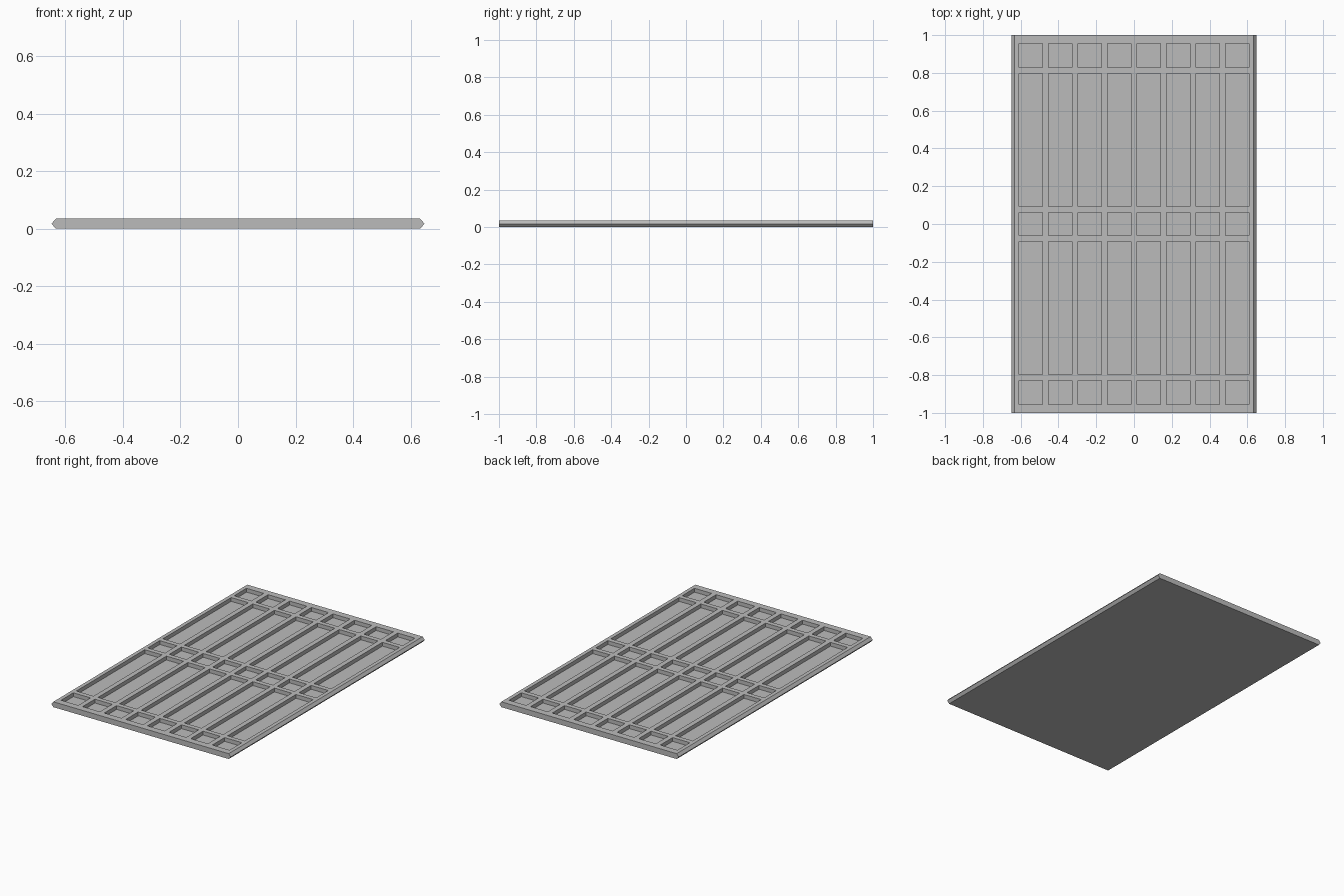
import bpy, bmesh

cube = bpy.data.objects.get("Cube")
if cube:
    bpy.data.objects.remove(cube, do_unlink=True)

HALF_LENGTH, HALF_WIDTH, LIP, HEIGHT, DEPTH = 1.0, 0.648, 0.015, 0.035, 0.025

# Pocket layout: eight columns, five rows
PITCH, POCKET = 0.156, 0.124
columns = [((i - 3.5) * PITCH - POCKET / 2, (i - 3.5) * PITCH + POCKET / 2) for i in range(8)]
rows = [(-0.956, -0.829), (-0.798, -0.093), (-0.062, 0.062), (0.093, 0.798), (0.829, 0.956)]

grey = bpy.data.materials.new("plain_grey")
grey.use_nodes = True
colour = (0.5, 0.5, 0.5, 1.0)
grey.diffuse_color = colour
grey.node_tree.nodes["Principled BSDF"].inputs["Base Color"].default_value = colour

# Slab with pointed long edges, swept from front to back
bm = bmesh.new()
flat = HALF_WIDTH - LIP
profile = [(-flat, 0), (flat, 0), (HALF_WIDTH, HEIGHT / 2),
           (flat, HEIGHT), (-flat, HEIGHT), (-HALF_WIDTH, HEIGHT / 2)]
front = bm.faces.new([bm.verts.new((x, -HALF_LENGTH, z)) for x, z in profile])
swept = bmesh.ops.extrude_face_region(bm, geom=[front], use_keep_orig=True)
back_verts = [g for g in swept["geom"] if isinstance(g, bmesh.types.BMVert)]
bmesh.ops.translate(bm, verts=back_verts, vec=(0, 2 * HALF_LENGTH, 0))
bmesh.ops.recalc_face_normals(bm, faces=bm.faces)


# Score the top along every pocket border
def top_faces():
    return [f for f in bm.faces if f.normal.z > 0.99]


def score(axis, position):
    point, normal = [0, 0, 0], [0, 0, 0]
    point[axis], normal[axis] = position, 1
    faces = top_faces()
    geom = set(faces)
    for f in faces:
        geom.update(f.edges)
        geom.update(f.verts)
    bmesh.ops.bisect_plane(bm, geom=list(geom), plane_co=point, plane_no=normal, dist=1e-5)
    bm.normal_update()


for axis, spans in enumerate((columns, rows)):
    for span in spans:
        for position in span:
            score(axis, position)


# Sink the pockets
def within(value, spans):
    return any(low < value < high for low, high in spans)


pockets = []
for f in top_faces():
    centre = f.calc_center_median()
    if within(centre.x, columns) and within(centre.y, rows):
        pockets.append(f)
floors = bmesh.ops.extrude_discrete_faces(bm, faces=pockets)["faces"]
bmesh.ops.translate(bm, verts=list({v for f in floors for v in f.verts}), vec=(0, 0, -DEPTH))
bmesh.ops.recalc_face_normals(bm, faces=bm.faces)

mesh = bpy.data.meshes.new("panel")
bm.to_mesh(mesh)
bm.free()
mesh.materials.append(grey)
panel = bpy.data.objects.new("pocketed_panel", mesh)
bpy.context.collection.objects.link(panel)
